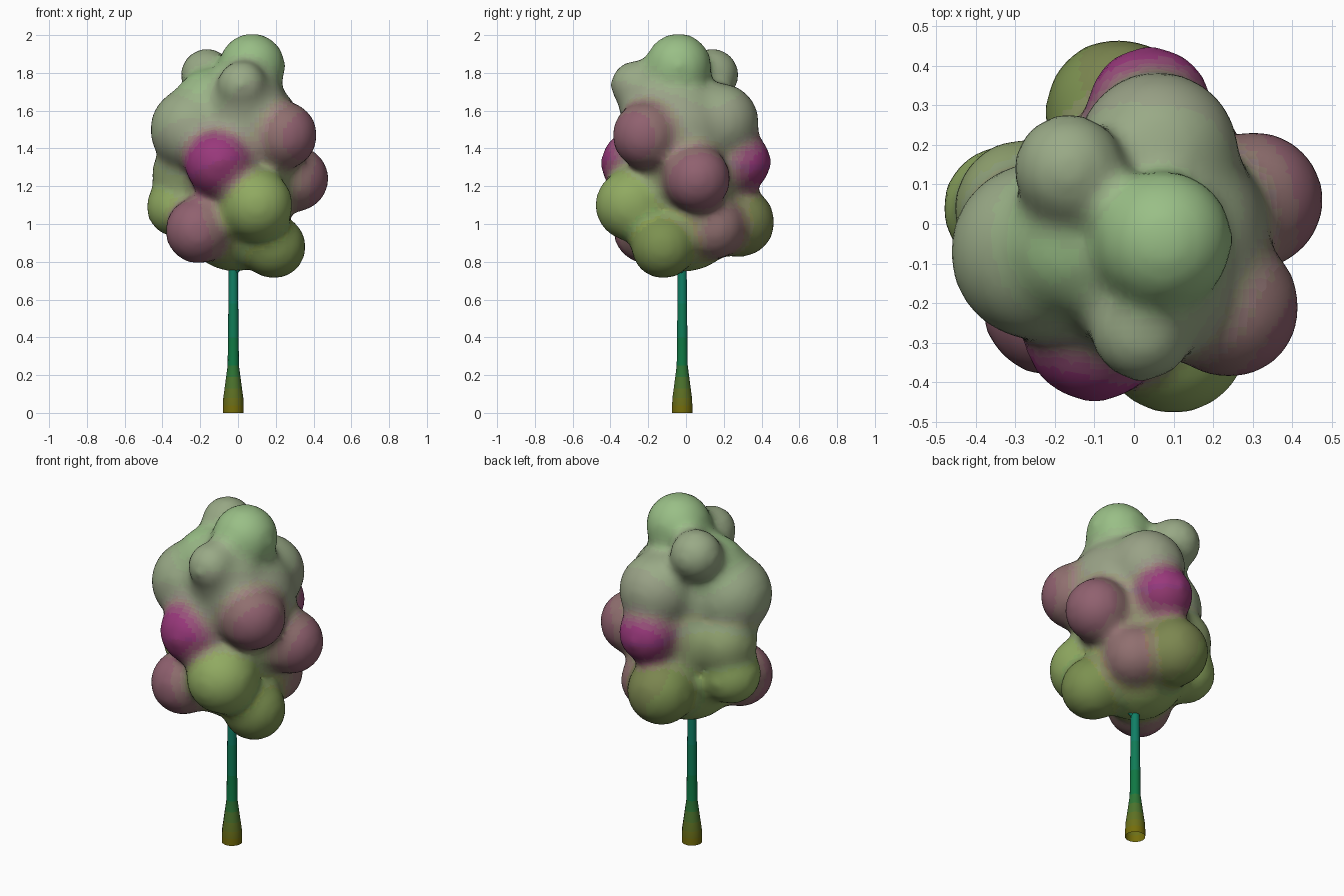
import bpy, bmesh, math
from mathutils import Vector, Matrix

if "Cube" in bpy.data.objects:
    bpy.data.objects.remove(bpy.data.objects["Cube"])


def material(name, rgb):
    m = bpy.data.materials.new(name)
    m.diffuse_color = (*rgb, 1)
    m.use_nodes = True
    m.node_tree.nodes["Principled BSDF"].inputs["Base Color"].default_value = m.diffuse_color
    return m


leaf = {
    "pale": Vector((0.33, 0.53, 0.26)),
    "grey": Vector((0.33, 0.38, 0.24)),
    "sage": Vector((0.28, 0.36, 0.17)),
    "green": Vector((0.27, 0.42, 0.12)),
    "olive": Vector((0.20, 0.26, 0.08)),
    "pink": Vector((0.29, 0.13, 0.16)),
    "magenta": Vector((0.30, 0.03, 0.18)),
}

# Foliage clumps: x, y, z, radius, colour
clumps = [
    (0.075, -0.04, 1.835, 0.165, "pale"),
    (-0.165, 0.14, 1.79, 0.13, "grey"),
    (0.02, -0.27, 1.735, 0.12, "grey"),
    (0.06, 0.18, 1.54, 0.195, "grey"),
    (-0.24, -0.07, 1.50, 0.215, "grey"),
    (0.24, -0.21, 1.47, 0.17, "pink"),
    (0.305, 0.06, 1.24, 0.165, "pink"),
    (-0.10, -0.27, 1.32, 0.17, "magenta"),
    (0.04, 0.29, 1.33, 0.15, "magenta"),
    (0.10, -0.29, 1.10, 0.18, "green"),
    (-0.21, -0.21, 0.965, 0.165, "pink"),
    (0.19, -0.12, 0.88, 0.16, "olive"),
    (-0.325, 0.04, 1.09, 0.15, "green"),
    (-0.04, 0.285, 1.01, 0.175, "olive"),
    (-0.28, 0.04, 1.27, 0.165, "sage"),
    (0.12, 0.15, 0.98, 0.155, "pink"),
    (-0.02, 0.0, 1.02, 0.26, "green"),
    (0.0, 0.0, 1.25, 0.29, "sage"),
    (0.04, -0.04, 1.48, 0.29, "grey"),
    (-0.15, -0.04, 1.63, 0.18, "pale"),
    (0.04, -0.14, 1.62, 0.20, "grey"),
]

# Canopy: spheres fused and softened into one skin
bm = bmesh.new()
for x, y, z, r, _ in clumps:
    bmesh.ops.create_icosphere(bm, subdivisions=4, radius=r + 0.014,
                               matrix=Matrix.Translation((x, y, z)))
me = bpy.data.meshes.new("canopy")
bm.to_mesh(me)
bm.free()
canopy = bpy.data.objects.new("canopy", me)
bpy.context.collection.objects.link(canopy)
fuse = canopy.modifiers.new("fuse", "REMESH")
fuse.mode = "VOXEL"
fuse.voxel_size = 0.025
soften = canopy.modifiers.new("soften", "SMOOTH")
soften.factor = 0.5
soften.iterations = 22
deps = bpy.context.evaluated_depsgraph_get()
skin = bpy.data.meshes.new_from_object(canopy.evaluated_get(deps))
canopy.modifiers.clear()
canopy.data = skin
skin.materials.clear()

# Blend the colours between neighbouring clumps in coarse steps
slots = {}
for p in skin.polygons:
    total, mix = 0.0, Vector((0, 0, 0))
    for x, y, z, r, tone in clumps:
        w = math.exp(-((p.center - Vector((x, y, z))).length - r) / 0.03)
        total += w
        mix += leaf[tone] * w
    key = tuple(round(c / total / 0.04) for c in mix)
    if key not in slots:
        slots[key] = len(skin.materials)
        skin.materials.append(material(f"foliage_{len(slots)}", [k * 0.04 for k in key]))
    p.material_index = slots[key]
    p.use_smooth = True


def tube(name, rings, mats, sides=14):
    """Open tapered tube through (point, radius) rings, one material per section."""
    axis = (rings[-1][0] - rings[0][0]).normalized()
    rot = Vector((0, 0, 1)).rotation_difference(axis)
    bm = bmesh.new()
    loops = []
    for c, r in rings:
        loops.append([bm.verts.new(c + rot @ Vector((
            r * math.cos(2 * math.pi * i / sides),
            r * math.sin(2 * math.pi * i / sides), 0))) for i in range(sides)])
    for k in range(len(loops) - 1):
        a, b = loops[k], loops[k + 1]
        for i in range(sides):
            j = (i + 1) % sides
            f = bm.faces.new((a[i], a[j], b[j], b[i]))
            f.material_index = min(k, len(mats) - 1)
            f.smooth = True
    me = bpy.data.meshes.new(name)
    bm.to_mesh(me)
    bm.free()
    for m in mats:
        me.materials.append(m)
    ob = bpy.data.objects.new(name, me)
    bpy.context.collection.objects.link(ob)
    return ob


# Trunk: flared foot, slim stem, fading from olive to teal
profile = [(0, 0.055), (0.04, 0.055), (0.08, 0.053), (0.13, 0.046), (0.19, 0.038),
           (0.25, 0.030), (0.4, 0.028), (0.58, 0.026), (0.76, 0.024), (1.0, 0.02)]
low, mid, high = Vector((0.19, 0.15, 0)), Vector((0.005, 0.18, 0.04)), Vector((0.005, 0.21, 0.13))
bark = []
for i, ((z0, _), (z1, _)) in enumerate(zip(profile, profile[1:])):
    z = (z0 + z1) / 2
    rgb = low.lerp(mid, z / 0.25) if z < 0.25 else mid.lerp(high, min(1, (z - 0.25) / 0.4))
    bark.append(material(f"bark_{i + 1}", rgb))
tube("trunk", [(Vector((-0.025, -0.02, z)), r) for z, r in profile], bark)

# Short branches reaching into the canopy
for i, tip in enumerate([(0.12, -0.08, 0.88), (-0.15, -0.14, 0.95), (-0.03, 0.2, 1.0)]):
    tube(f"branch_{i + 1}", [(Vector((-0.02, -0.02, 0.74 + 0.04 * i)), 0.014),
                             (Vector(tip), 0.009)], [bark[-1]], 8)
